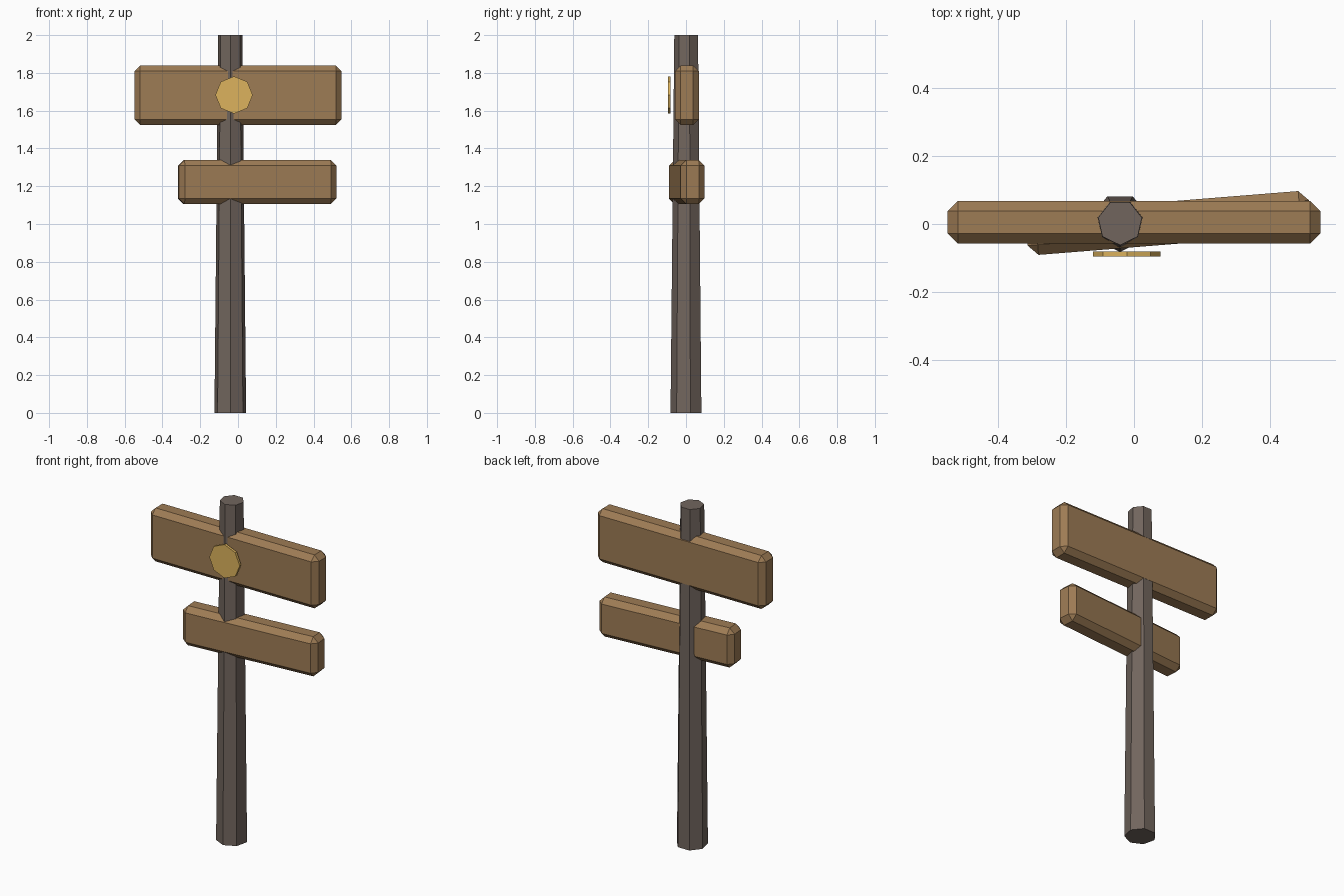
import bpy, bmesh
from math import cos, sin, pi
from mathutils import Matrix, Vector

if "Cube" in bpy.data.objects:
    bpy.data.objects.remove(bpy.data.objects["Cube"])


def material(name, rgb):
    m = bpy.data.materials.new(name)
    m.diffuse_color = (*rgb, 1)
    m.use_nodes = True
    m.node_tree.nodes["Principled BSDF"].inputs["Base Color"].default_value = m.diffuse_color
    return m


def finish(name, bm, mat, matrix):
    bmesh.ops.recalc_face_normals(bm, faces=bm.faces)
    me = bpy.data.meshes.new(name)
    bm.to_mesh(me)
    bm.free()
    me.materials.append(mat)
    ob = bpy.data.objects.new(name, me)
    ob.matrix_world = matrix
    bpy.context.collection.objects.link(ob)
    return ob


def prism(name, sides, r0, r1, height, start, mat, matrix):
    """Tapered n-gon prism rising from its local origin."""
    bm = bmesh.new()
    rings = []
    for r, z in ((r0, 0), (r1, height)):
        angles = [start + 2 * pi * i / sides for i in range(sides)]
        rings.append([bm.verts.new((r * cos(a), r * sin(a), z)) for a in angles])
    low, high = rings
    bm.faces.new(low[::-1])
    bm.faces.new(high)
    for i in range(sides):
        j = (i + 1) % sides
        bm.faces.new((low[i], low[j], high[j], high[i]))
    return finish(name, bm, mat, matrix)


def board(name, size, centre, turn, mat):
    """Plank with one flat chamfer on every edge."""
    bm = bmesh.new()
    bmesh.ops.create_cube(bm, size=1)
    bmesh.ops.scale(bm, vec=Vector(size), verts=bm.verts)
    bmesh.ops.bevel(bm, geom=bm.edges[:], offset=0.03, segments=1,
                    affect='EDGES', profile=0.5)
    return finish(name, bm, mat,
                  Matrix.Translation(centre) @ Matrix.Rotation(turn, 4, 'Z'))


dark_wood = material("dark_wood", (0.165, 0.13, 0.11))
plank_wood = material("plank_wood", (0.34, 0.2, 0.09))
gold = material("gold", (0.72, 0.45, 0.11))

# Seven-sided tapered post, one corner facing front
prism("post", 7, 0.086, 0.066, 2.0, -pi / 2, dark_wood,
      Matrix.Translation((-0.041, 0.004, 0)))

# Sign boards, the lower one slightly turned
board("upper_board", (1.096, 0.126, 0.315), (0, 0.005, 1.682), 0, plank_wood)
board("lower_board", (0.836, 0.126, 0.233), (0.101, 0.003, 1.222), 0.08, plank_wood)

# Octagonal disc in front of the upper board
prism("badge", 8, 0.099, 0.099, 0.015, 0, gold,
      Matrix.Translation((-0.021, -0.081, 1.683)) @ Matrix.Rotation(pi / 2, 4, 'X'))
